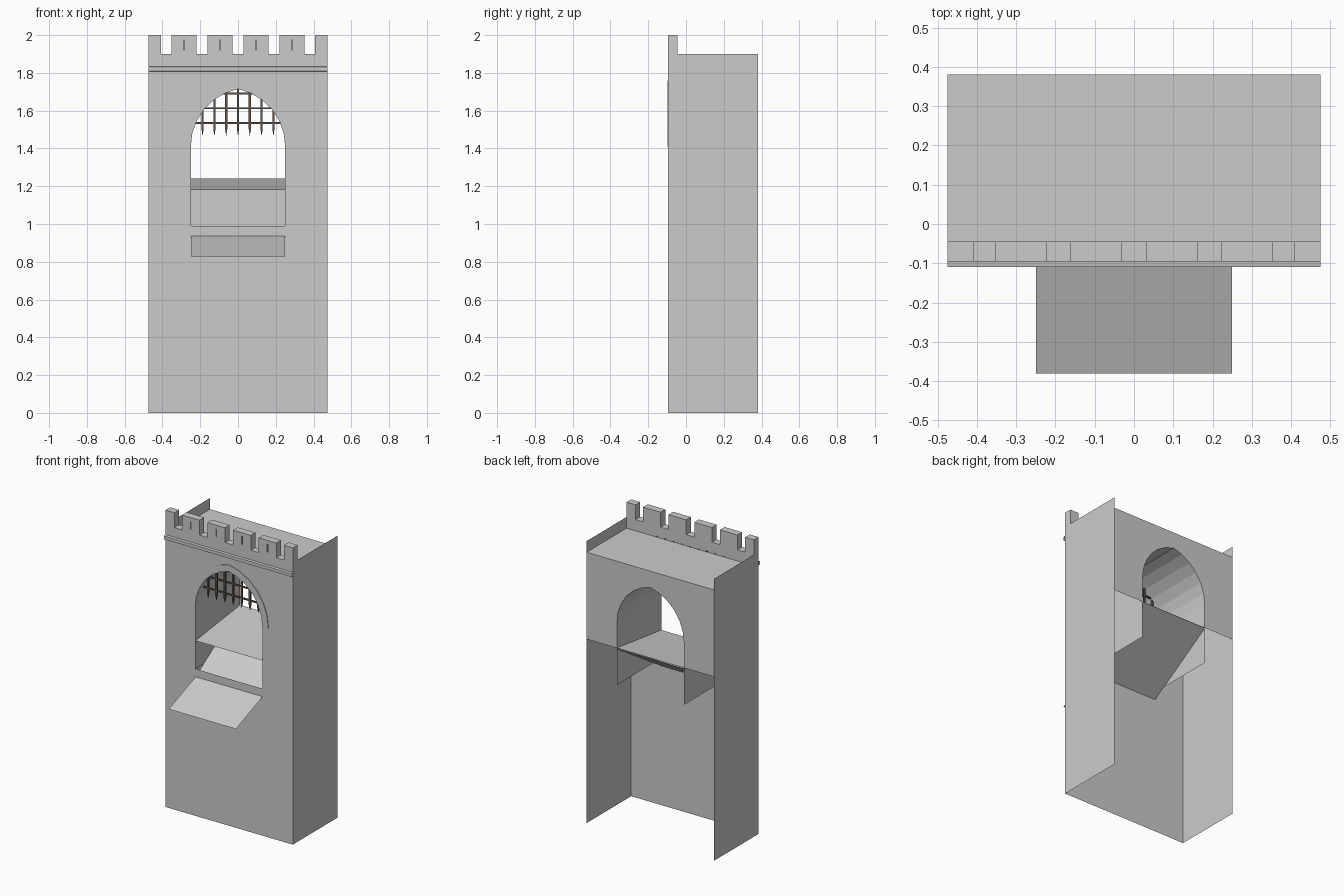
import bpy, bmesh, math

if "Cube" in bpy.data.objects:
    bpy.data.objects.remove(bpy.data.objects["Cube"])

W, FRONT, BACK = 0.475, -0.095, 0.38     # half width, front and back planes
ROOF, SPRING, HALF = 1.825, 1.41, 0.25   # roof height, arch spring, half opening
OFFSET = 0.061                           # arch centre offset (two-centred arch)


def finish(name, bm, smooth=False):
    bmesh.ops.remove_doubles(bm, verts=bm.verts, dist=1e-5)
    mesh = bpy.data.meshes.new(name)
    bm.to_mesh(mesh)
    bm.free()
    ob = bpy.data.objects.new(name, mesh)
    bpy.context.collection.objects.link(ob)
    return ob


def face(bm, pts):
    return bm.faces.new([bm.verts.new(p) for p in pts])


def strip(bm, a, b, closed=False):
    """Quads between two matching point rows."""
    n = len(a)
    for i in range(n if closed else n - 1):
        j = (i + 1) % n
        face(bm, (a[i], a[j], b[j], b[i]))


def box(bm, x0, x1, y0, y1, z0, z1):
    m = bmesh.ops.create_cube(bm, size=1)["verts"]
    for v in m:
        v.co = ((x0 + x1) / 2 + v.co.x * (x1 - x0),
                (y0 + y1) / 2 + v.co.y * (y1 - y0),
                (z0 + z1) / 2 + v.co.z * (z1 - z0))


def half_arch(half, n=6):
    """Right half of the pointed arch from the spring to the apex."""
    r = half + OFFSET
    end = math.acos(OFFSET / r)
    return [(r * math.cos(end * i / n) - OFFSET, SPRING + r * math.sin(end * i / n))
            for i in range(n + 1)]


def full_arch(half):
    right = half_arch(half)
    return right + [(-x, z) for x, z in reversed(right[:-1])]


def wall(name, y, outline, flip):
    """Wall sheet made of a half outline and its mirror image."""
    bm = bmesh.new()
    for s in (1, -1):
        pts = [(s * x, y, z) for x, z in outline]
        face(bm, pts if (s > 0) != flip else pts[::-1])
    return finish(name, bm)


# Front and back walls with arched openings
arch_down = half_arch(HALF)[::-1]
wall("front_wall", FRONT, [(0, 0), (W, 0), (W, ROOF), (0, ROOF)] + arch_down
     + [(HALF, 0.99), (0, 0.99)], False)
wall("back_wall", BACK, [(HALF, 1.24), (W, 1.24), (W, ROOF), (0, ROOF)] + arch_down, True)

# Side walls, with the parapet end standing higher
for s, name in ((1, "right_wall"), (-1, "left_wall")):
    bm = bmesh.new()
    pts = [(s * W, FRONT, 0), (s * W, BACK, 0), (s * W, BACK, 1.9),
           (s * W, -0.045, 1.9), (s * W, FRONT, 1.9)]
    face(bm, pts if s > 0 else pts[::-1])
    finish(name, bm)

# Roof deck
bm = bmesh.new()
face(bm, [(-W, FRONT, ROOF), (W, FRONT, ROOF), (W, BACK, ROOF), (-W, BACK, ROOF)])
finish("roof_deck", bm)

# Passage walls and vault
profile = [(HALF, 0.99)] + full_arch(HALF) + [(-HALF, 0.99)]
bm = bmesh.new()
strip(bm, [(x, FRONT, z) for x, z in profile], [(x, BACK, z) for x, z in profile])
finish("passage_vault", bm)

# Passage floor and the sloping ramp passing under it and out of the wall
for name, side in (("passage_floor", [(FRONT, 1.18), (BACK, 1.24)]),
                   ("ramp", [(-0.38, 0.828), (FRONT, 0.937), (BACK, 1.235)])):
    bm = bmesh.new()
    strip(bm, [(HALF, y, z) for y, z in side], [(-HALF, y, z) for y, z in side])
    bmesh.ops.recalc_face_normals(bm, faces=bm.faces)
    if sum(f.normal.z for f in bm.faces) < 0:
        bmesh.ops.reverse_faces(bm, faces=bm.faces)
    finish(name, bm)

# Hood moulding around the arch
inner, outer = full_arch(HALF), full_arch(HALF + 0.045)
yf = FRONT - 0.004
bm = bmesh.new()
strip(bm, [(x, yf, z) for x, z in inner], [(x, yf, z) for x, z in outer])
strip(bm, [(x, yf, z) for x, z in outer], [(x, FRONT, z) for x, z in outer])
strip(bm, [(x, FRONT, z) for x, z in inner], [(x, yf, z) for x, z in inner])
for k in (0, -1):
    face(bm, [(p[0], y, p[1]) for p, y in ((inner[k], yf), (outer[k], yf),
                                           (outer[k], FRONT), (inner[k], FRONT))])
bmesh.ops.remove_doubles(bm, verts=bm.verts, dist=1e-5)
bmesh.ops.recalc_face_normals(bm, faces=bm.faces)
finish("arch_hood", bm)

# String course below the parapet, open at the ends
course = [(FRONT, 1.835), (-0.11, 1.832), (-0.11, 1.81), (FRONT, 1.807)]
bm = bmesh.new()
strip(bm, [(-W, y, z) for y, z in course], [(W, y, z) for y, z in course])
finish("string_course", bm)

# Crenellated parapet: one stepped outline extruded through its thickness
edges = [-0.408, -0.352, -0.221, -0.162, -0.03, 0.03, 0.162, 0.221, 0.352, 0.408]
outline = [(-W, ROOF), (W, ROOF), (W, 2.0)]
for i in range(9, 0, -2):
    outline += [(edges[i], 2.0), (edges[i], 1.9), (edges[i - 1], 1.9), (edges[i - 1], 2.0)]
outline.append((-W, 2.0))
bm = bmesh.new()
f = face(bm, [(x, FRONT, z) for x, z in outline])
new = bmesh.ops.extrude_face_region(bm, geom=[f])["geom"]
bmesh.ops.translate(bm, vec=(0, 0.05, 0), verts=[g for g in new if isinstance(g, bmesh.types.BMVert)])
bmesh.ops.recalc_face_normals(bm, faces=bm.faces)
parapet = finish("parapet", bm)

# Narrow arrow slits cut into the four wide merlons
bm = bmesh.new()
for x in (-0.286, -0.096, 0.096, 0.286):
    box(bm, x - 0.003, x + 0.003, FRONT - 0.02, FRONT + 0.015, 1.92, 1.975)
cutter = finish("slit_cutter", bm)
cutter.hide_render = True
cutter.hide_viewport = True
cut = parapet.modifiers.new("slits", "BOOLEAN")
cut.operation = "DIFFERENCE"
cut.solver = "EXACT"
cut.object = cutter

# Portcullis: pointed square bars and cross bars
bm = bmesh.new()
t, y = 0.006, -0.05
for i in range(-4, 5):
    x = i * 0.0625
    ring = [(x - t, y - t), (x + t, y - t), (x + t, y + t), (x - t, y + t)]
    low, high = [(*p, 1.505) for p in ring], [(*p, 1.832) for p in ring]
    strip(bm, low, high, True)
    face(bm, high)
    for k in range(4):
        face(bm, ((x, y, 1.465), low[(k + 1) % 4], low[k]))
for z in (1.535, 1.613, 1.69, 1.768):
    box(bm, -0.27, 0.27, y - 0.004, y + 0.004, z - 0.005, z + 0.005)
portcullis = finish("portcullis", bm)
iron = bpy.data.materials.new("dark_iron")
iron.diffuse_color = (0.12, 0.09, 0.07, 1)
iron.use_nodes = True
iron.node_tree.nodes["Principled BSDF"].inputs["Base Color"].default_value = iron.diffuse_color
portcullis.data.materials.append(iron)
